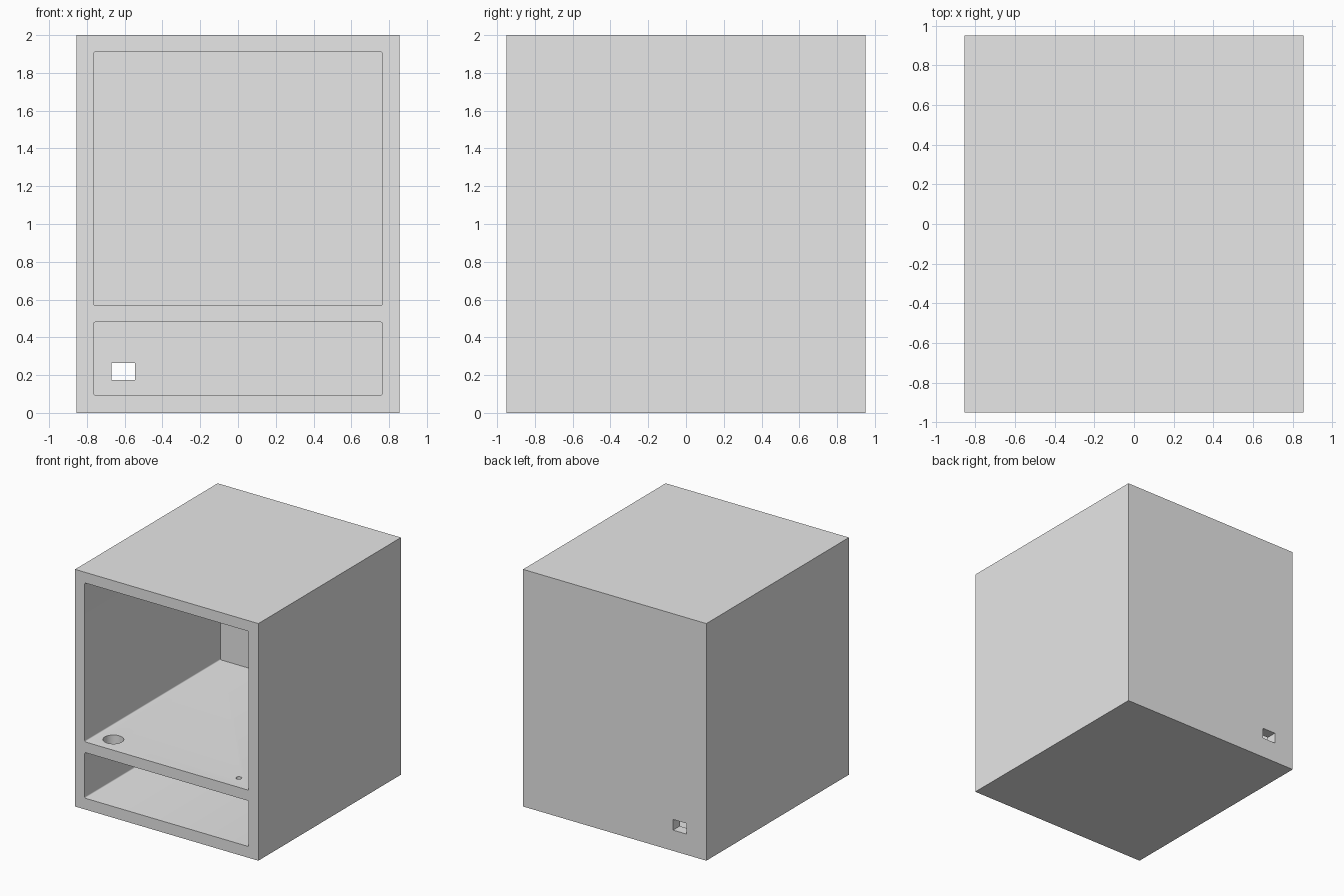
import bpy
import bmesh
from mathutils import Matrix, Vector

default = bpy.data.objects.get("Cube")
if default:
    bpy.data.objects.remove(default, do_unlink=True)

# Overall sizes
W, D, H = 1.71, 1.90, 2.0
WALL = 0.09
FRONT, BACK = -D / 2, D / 2
INNER_BACK = BACK - WALL
SHELF_LOW, SHELF_TOP = 0.48, 0.57

grey = bpy.data.materials.new("light grey")
grey.use_nodes = True
grey.diffuse_color = (0.8, 0.8, 0.8, 1)
grey.node_tree.nodes["Principled BSDF"].inputs["Base Color"].default_value = (0.8, 0.8, 0.8, 1)


def make_object(name, bm):
    bmesh.ops.recalc_face_normals(bm, faces=bm.faces)
    mesh = bpy.data.meshes.new(name)
    bm.to_mesh(mesh)
    bm.free()
    mesh.materials.append(grey)
    obj = bpy.data.objects.new(name, mesh)
    bpy.context.collection.objects.link(obj)
    return obj


def box(name, low, high, corner=0):
    """Box between two corners, optionally rounding the edges running along y."""
    low, high = Vector(low), Vector(high)
    bm = bmesh.new()
    bmesh.ops.create_cube(bm, size=1, matrix=Matrix.Translation((low + high) / 2)
                          @ Matrix.Diagonal((*(high - low), 1)))
    if corner:
        edges = [e for e in bm.edges if abs(e.verts[0].co.y - e.verts[1].co.y) > 0.01]
        bmesh.ops.bevel(bm, geom=edges, offset=corner, segments=4, profile=0.5,
                        affect='EDGES')
    return make_object(name, bm)


def shelf_drill(name, x, y, radius):
    """Upright cylinder passing through the shelf only."""
    bm = bmesh.new()
    bmesh.ops.create_cone(bm, cap_ends=True, segments=48, radius1=radius, radius2=radius,
                          depth=WALL + 0.1,
                          matrix=Matrix.Translation((x, y, (SHELF_LOW + SHELF_TOP) / 2)))
    return make_object(name, bm)


# Outer cabinet block
cabinet = box("cabinet", (-W / 2, FRONT, 0), (W / 2, BACK, H))

# Two front compartments, rear cable slot and the shelf holes
half = W / 2 - WALL
cutters = [
    box("upper_compartment", (-half, FRONT - 0.1, SHELF_TOP), (half, INNER_BACK, H - WALL), 0.01),
    box("lower_compartment", (-half, FRONT - 0.1, WALL + 0.005), (half, INNER_BACK, SHELF_LOW), 0.01),
    box("rear_cable_slot", (-0.67, INNER_BACK - 0.1, 0.175), (-0.545, BACK + 0.1, 0.265)),
    shelf_drill("large_shelf_hole", -0.61, -0.79, 0.08),
    shelf_drill("small_shelf_hole", 0.575, -0.81, 0.023),
]
for cutter in cutters:
    cutter.hide_render = True
    cut = cabinet.modifiers.new(cutter.name, 'BOOLEAN')
    cut.operation = 'DIFFERENCE'
    cut.solver = 'EXACT'
    cut.object = cutter

# Bake the cuts and drop the cutters
bpy.context.view_layer.update()
graph = bpy.context.evaluated_depsgraph_get()
result = bpy.data.meshes.new_from_object(cabinet.evaluated_get(graph))
cabinet.modifiers.clear()
cabinet.data = result
for cutter in cutters:
    bpy.data.objects.remove(cutter, do_unlink=True)

# Smooth the round holes and corners, keep the box edges sharp
bpy.ops.object.select_all(action='DESELECT')
cabinet.select_set(True)
bpy.context.view_layer.objects.active = cabinet
bpy.ops.object.shade_smooth_by_angle()
